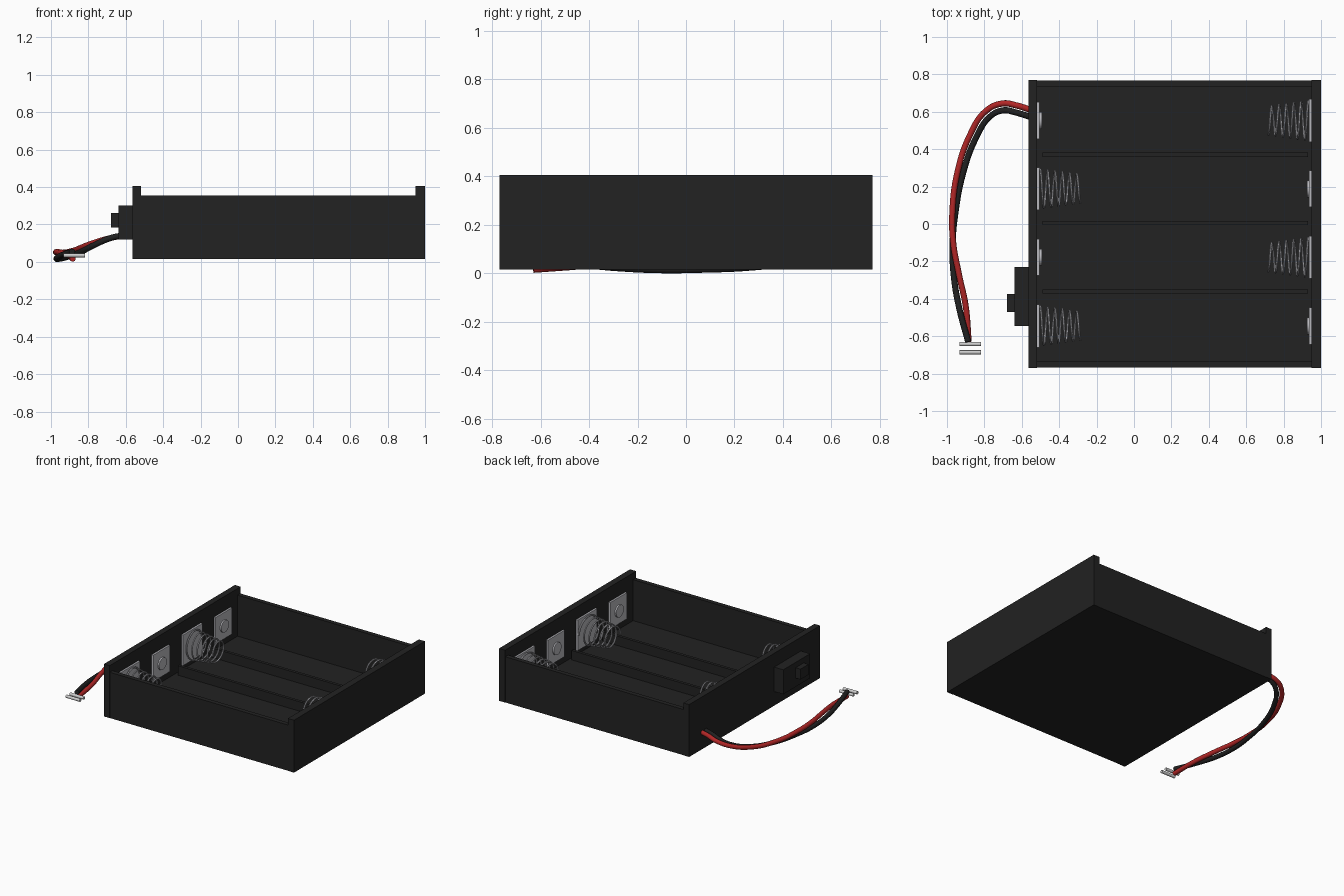
import bpy, bmesh, math
from mathutils import Vector

if "Cube" in bpy.data.objects:
    bpy.data.objects.remove(bpy.data.objects["Cube"])


def material(name, rgb):
    m = bpy.data.materials.new(name)
    m.diffuse_color = (*rgb, 1)
    m.use_nodes = True
    m.node_tree.nodes["Principled BSDF"].inputs["Base Color"].default_value = m.diffuse_color
    return m


BLACK = material("black plastic", (0.016, 0.016, 0.016))
RUBBER = material("black wire", (0.015, 0.015, 0.015))
RED = material("red wire", (0.45, 0.02, 0.02))
STEEL = material("spring steel", (0.48, 0.48, 0.51))
TIN = material("bright tin", (0.62, 0.62, 0.62))


def box(name, lo, hi, mat):
    lo, hi = Vector(lo), Vector(hi)
    bm = bmesh.new()
    bmesh.ops.create_cube(bm, size=1)
    for v in bm.verts:
        v.co = Vector([(a + b) / 2 + c * (b - a) for a, b, c in zip(lo, hi, v.co)])
    me = bpy.data.meshes.new(name)
    bm.to_mesh(me)
    bm.free()
    me.materials.append(mat)
    ob = bpy.data.objects.new(name, me)
    bpy.context.collection.objects.link(ob)
    return ob


def smooth(ob):
    bpy.ops.object.select_all(action='DESELECT')
    ob.select_set(True)
    bpy.context.view_layer.objects.active = ob
    bpy.ops.object.shade_smooth_by_angle(angle=math.radians(40))


def rod(name, centre, radius, length, mat):
    """Cylinder lying along x."""
    bpy.ops.mesh.primitive_cylinder_add(vertices=24, radius=radius, depth=length,
                                        location=centre, rotation=(0, math.pi / 2, 0))
    ob = bpy.context.object
    ob.name = name
    ob.data.materials.append(mat)
    smooth(ob)


def tube(name, pts, radius, mat, sides=2, bezier=False):
    cu = bpy.data.curves.new(name, 'CURVE')
    cu.dimensions = '3D'
    cu.bevel_depth = radius
    cu.bevel_resolution = sides
    cu.use_fill_caps = True
    cu.resolution_u = 8
    sp = cu.splines.new('BEZIER' if bezier else 'POLY')
    if bezier:
        sp.bezier_points.add(len(pts) - 1)
        for bp, p in zip(sp.bezier_points, pts):
            bp.co = p
            bp.handle_left_type = bp.handle_right_type = 'AUTO'
    else:
        sp.points.add(len(pts) - 1)
        for q, p in zip(sp.points, pts):
            q.co = (*p, 1)
    cu.materials.append(mat)
    ob = bpy.data.objects.new(name, cu)
    bpy.context.collection.objects.link(ob)
    bpy.ops.object.select_all(action='DESELECT')
    ob.select_set(True)
    bpy.context.view_layer.objects.active = ob
    bpy.ops.object.convert(target='MESH')
    smooth(bpy.context.object)


# Tray: floor, low side walls, taller end walls
X0, X1, XI0, XI1, Y, Z = -0.565, 1.0, -0.518, 0.95, 0.77, 0.015
box("tray_floor", (XI0, -Y + 0.035, Z), (XI1, Y - 0.035, 0.05), BLACK)
box("end_wall_left", (X0, -Y, Z), (XI0, Y, 0.405), BLACK)
box("end_wall_right", (XI1, -Y, Z), (X1, Y, 0.405), BLACK)
for name, s in (("front", -1), ("back", 1)):
    ys = sorted((s * (Y - 0.035), s * (Y - 0.002)))
    box(f"side_wall_{name}", (XI0, ys[0], Z), (XI1, ys[1], 0.355), BLACK)

# Ribs between the cells
for i, y in enumerate((-0.36, 0.005, 0.37)):
    box(f"cell_rib_{i + 1}", (-0.49, y - 0.011, 0.05), (0.93, y + 0.011, 0.12), BLACK)

# Contacts: spring at one end of each bay, button at the other, alternating
ZC = 0.2
for i, y in enumerate((-0.545, -0.178, 0.188, 0.553)):
    spring_end, spring_dir = (XI0, 1) if i % 2 == 0 else (XI1, -1)
    flat_end, flat_dir = (XI1, -1) if i % 2 == 0 else (XI0, 1)
    for kind, end, d, h in (("spring", spring_end, spring_dir, 0.114),
                            ("button", flat_end, flat_dir, 0.098)):
        xs = sorted((end, end + d * 0.014))
        box(f"{kind}_plate_{i + 1}", (xs[0], y - h, ZC - h), (xs[1], y + h, ZC + h), STEEL)
    rod(f"contact_button_{i + 1}", (flat_end + flat_dir * 0.017, y, ZC), 0.045, 0.016, STEEL)
    turns, n = 5.5, 150
    coil = []
    for k in range(n + 1):
        t = k / n
        a, r = t * turns * math.tau, 0.106 - 0.03 * t
        coil.append((spring_end + spring_dir * (0.017 + 0.215 * t),
                     y + r * math.cos(a), ZC + r * math.sin(a)))
    tube(f"coil_spring_{i + 1}", coil, 0.006, STEEL, sides=1)

# Slide switch on the left end
box("switch_body", (-0.64, -0.545, 0.12), (X0, -0.23, 0.302), BLACK)
box("switch_slider", (-0.68, -0.47, 0.185), (-0.64, -0.375, 0.262), BLACK)

# Twisted pair of leads: centre path plus twist angle in degrees
path = [(-0.555, 0.592, 0.138, 0), (-0.63, 0.615, 0.138, 0), (-0.70, 0.626, 0.122, 0),
        (-0.78, 0.59, 0.092, 5), (-0.86, 0.47, 0.056, 15), (-0.93, 0.27, 0.037, 35),
        (-0.964, 0.05, 0.034, 65), (-0.968, -0.1, 0.034, 95), (-0.95, -0.27, 0.035, 140),
        (-0.918, -0.44, 0.035, 190), (-0.885, -0.63, 0.036, 265)]
for name, mat, sign in (("red_lead", RED, 1), ("black_lead", RUBBER, -1)):
    pts = []
    for k, (x, y, z, a) in enumerate(path):
        p, q = path[max(k - 1, 0)], path[min(k + 1, len(path) - 1)]
        t = Vector((q[0] - p[0], q[1] - p[1], 0)).normalized()
        out = Vector((t.y, -t.x, 0))
        off = out * math.cos(math.radians(a)) + Vector((0, 0, math.sin(math.radians(a))))
        pts.append(Vector((x, y, z)) + off * 0.0185 * sign)
    tube(name, pts, 0.0165, mat, sides=3, bezier=True)

# Terminal pins at the lead ends
for i, y in enumerate((-0.642, -0.686)):
    rod(f"terminal_pin_{i + 1}", (-0.875, y, 0.035), 0.011, 0.115, TIN)
